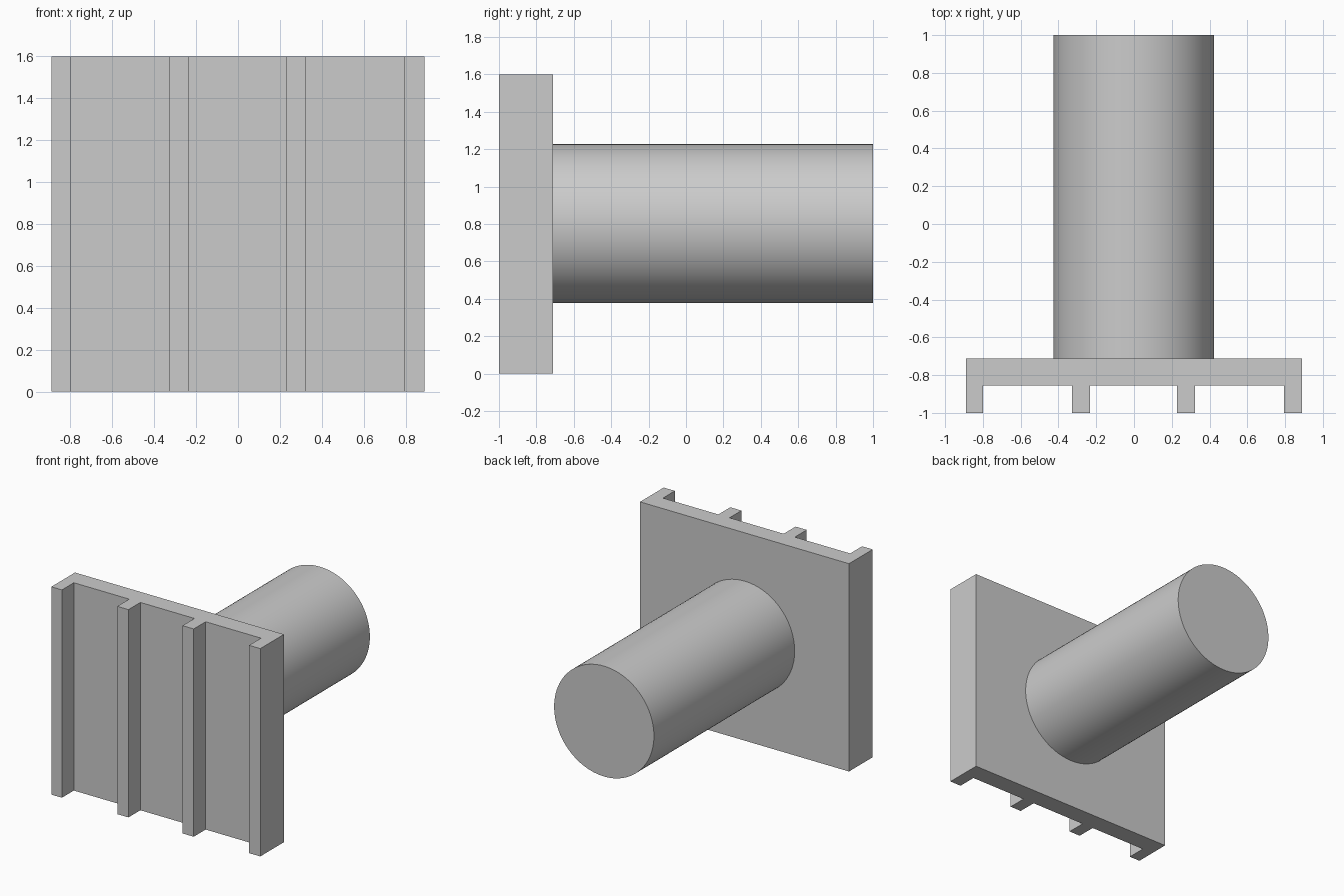
import bpy, bmesh, math
from mathutils import Matrix

cube = bpy.data.objects.get("Cube")
if cube:
    bpy.data.objects.remove(cube, do_unlink=True)

# Single grey material
grey = bpy.data.materials.new("plain_grey")
grey.use_nodes = True
colour = (0.6, 0.6, 0.6, 1)
grey.diffuse_color = colour
grey.node_tree.nodes["Principled BSDF"].inputs["Base Color"].default_value = colour

HEIGHT = 1.6
HALF = 0.89
FRONT, GROOVE, BACK = -1.0, -0.855, -0.712


def add_object(name, bm):
    bmesh.ops.recalc_face_normals(bm, faces=bm.faces)
    mesh = bpy.data.meshes.new(name)
    bm.to_mesh(mesh)
    bm.free()
    mesh.materials.append(grey)
    obj = bpy.data.objects.new(name, mesh)
    bpy.context.collection.objects.link(obj)
    return obj


# Ribbed plate: comb-shaped plan extruded upwards
ribs = [(-HALF, -0.80), (-0.328, -0.233), (0.228, 0.323), (0.795, HALF)]
outline = [(HALF, BACK), (-HALF, BACK)]
for i, (left, right) in enumerate(ribs):
    if i > 0:
        outline.append((left, GROOVE))
    outline += [(left, FRONT), (right, FRONT)]
    if i < len(ribs) - 1:
        outline.append((right, GROOVE))

bm = bmesh.new()
base = bm.faces.new([bm.verts.new((x, y, 0)) for x, y in outline])
top = bmesh.ops.extrude_face_region(bm, geom=[base], use_keep_orig=True)
moved = [v for v in top["geom"] if isinstance(v, bmesh.types.BMVert)]
bmesh.ops.translate(bm, vec=(0, 0, HEIGHT), verts=moved)
add_object("ribbed_plate", bm)

# Round post reaching backwards from the plate
bm = bmesh.new()
length = 1.0 - BACK
place = Matrix.Translation((-0.002, BACK + length / 2, 0.803)) @ Matrix.Rotation(math.pi / 2, 4, "X")
bmesh.ops.create_cone(bm, cap_ends=True, segments=96, radius1=0.425, radius2=0.425,
                      depth=length, matrix=place)
post = add_object("round_post", bm)
bpy.ops.object.select_all(action="DESELECT")
post.select_set(True)
bpy.context.view_layer.objects.active = post
bpy.ops.object.shade_smooth_by_angle(angle=math.radians(30))
